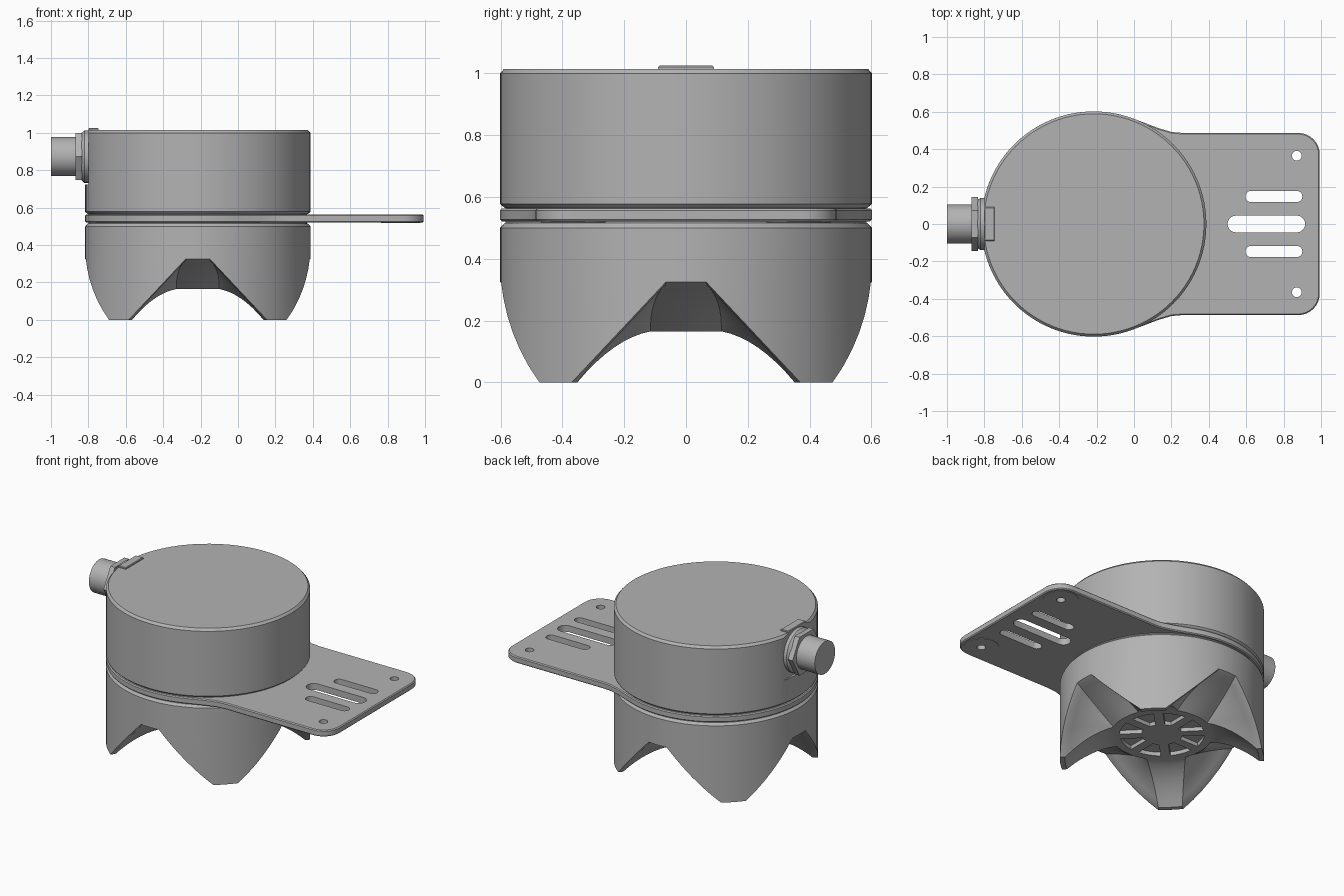
import bpy, bmesh, math
from mathutils import Vector, Matrix

if "Cube" in bpy.data.objects:
    bpy.data.objects.remove(bpy.data.objects["Cube"])

grey = bpy.data.materials.new("plain_grey")
grey.use_nodes = True
grey.diffuse_color = (0.45, 0.45, 0.45, 1)
grey.node_tree.nodes["Principled BSDF"].inputs["Base Color"].default_value = (0.45, 0.45, 0.45, 1)

CX, R = -0.215, 0.602      # housing axis and radius


def make(name, bm):
    bmesh.ops.recalc_face_normals(bm, faces=bm.faces)
    mesh = bpy.data.meshes.new(name)
    bm.to_mesh(mesh)
    bm.free()
    ob = bpy.data.objects.new(name, mesh)
    bpy.context.collection.objects.link(ob)
    mesh.materials.append(grey)
    return ob


def activate(ob):
    bpy.ops.object.select_all(action='DESELECT')
    ob.select_set(True)
    bpy.context.view_layer.objects.active = ob


def smooth(ob):
    activate(ob)
    bpy.ops.object.shade_smooth_by_angle(angle=math.radians(25))


def cut(ob, cutter):
    activate(ob)
    mod = ob.modifiers.new("cut", 'BOOLEAN')
    mod.operation, mod.solver, mod.object = 'DIFFERENCE', 'EXACT', cutter
    bpy.ops.object.modifier_apply(modifier=mod.name)


def lathe(name, profile, segs=96, matrix=Matrix.Translation((CX, 0, 0))):
    """Closed turned solid from (radius, height) pairs."""
    bm = bmesh.new()
    rings = []
    for r, z in profile:
        rings.append([bm.verts.new((r * math.cos(a), r * math.sin(a), z))
                      for a in (math.tau * i / segs for i in range(segs))])
    for lo, hi in zip(rings, rings[1:]):
        for i in range(segs):
            j = (i + 1) % segs
            bm.faces.new((lo[i], lo[j], hi[j], hi[i]))
    bm.faces.new(rings[0])
    bm.faces.new(rings[-1])
    bm.transform(matrix)
    return make(name, bm)


def prism(name, outline, z0, z1, bevel=0):
    """Extruded outline with optionally softened rims."""
    bm = bmesh.new()
    face = bm.faces.new([bm.verts.new((x, y, z0)) for x, y in outline])
    up = bmesh.ops.extrude_face_region(bm, geom=[face])["geom"]
    bmesh.ops.translate(bm, verts=[v for v in up if isinstance(v, bmesh.types.BMVert)],
                        vec=(0, 0, z1 - z0))
    if bevel:
        rim = [e for e in bm.edges if abs(e.verts[0].co.z - e.verts[1].co.z) < 1e-5]
        bmesh.ops.bevel(bm, geom=rim, offset=bevel, segments=1, affect='EDGES')
    return make(name, bm)


def arc(cx, cy, r, a0, a1, n):
    return [(cx + r * math.cos(math.radians(a0 + (a1 - a0) * i / n)),
             cy + r * math.sin(math.radians(a0 + (a1 - a0) * i / n))) for i in range(n + 1)]


def polar(r, deg, z):
    return Vector((r * math.cos(math.radians(deg)), r * math.sin(math.radians(deg)), z))


# Lower shell: radial ribs run from the floor disc out to the scalloped rim
FLOOR, DISC, STEPS = 0.165, 0.30, 8


def rib(start, inner, outer, bow, side=0):
    mid = (start + inner) / 2 + Vector((0, side, bow))
    pts = []
    for k in range(STEPS + 1):
        t = k / STEPS
        pts.append(start * (1 - t) ** 2 + mid * 2 * t * (1 - t) + inner * t * t)
    return pts + [outer]


def rim_point(y, z):
    return Vector((math.sqrt(R * R - y * y), y, z))


octant = []
for t in (0, 0.5, 1):                       # notch ceiling
    a, e = polar(DISC, 22.5 * t, FLOOR), rim_point(0.065 * t, 0.325)
    octant.append(rib(a, a.lerp(e, 0.93), e, 0.03, 0.025 * t))
corner = polar(DISC, 22.5, FLOOR)
for i in range(1, 7):                       # foot flank
    u = i / 6
    e = rim_point(0.065 + 0.305 * u, 0.325 * (1 - u))
    inner = corner.lerp(e, 0.93) if i < 6 else Vector((e.x * 0.95, e.y * 0.95, 0))
    octant.append(rib(corner, inner, e, 0.03 + 0.03 * u, 0.025 * (1 - u)))
tip = math.degrees(math.atan2(0.37, 0.475))
for t in (0.5, 1):                          # inside of foot
    ang = tip + (45 - tip) * t
    octant.append(rib(polar(DISC, 22.5 + 22.5 * t, FLOOR), polar(R * 0.95, ang, 0),
                      polar(R, ang, 0), 0.06))
quadrant = octant + [[Vector((p.y, p.x, p.z)) for p in c] for c in octant[-2:0:-1]]

bm = bmesh.new()
known = {}


def vert(p):
    key = tuple(round(c, 4) for c in p)
    if key not in known:
        known[key] = bm.verts.new(p)
    return known[key]


columns = []
for q in range(4):
    turn = Matrix.Rotation(q * math.pi / 2, 3, 'Z')
    for c in quadrant:
        pts = [turn @ p for p in c]
        e = pts[-1]
        pts += [Vector((e.x, e.y, 0.5)), Vector((e.x * 0.977, e.y * 0.977, 0.515))]
        columns.append([vert(p) for p in pts])
for a, b in zip(columns, columns[1:] + columns[:1]):
    for k in range(len(a) - 1):
        loop = list(dict.fromkeys((a[k], b[k], b[k + 1], a[k + 1])))
        if len(loop) > 2:
            bm.faces.new(loop)
bm.faces.new(list(dict.fromkeys(c[0] for c in columns)))
bm.faces.new([c[-1] for c in columns])
bm.transform(Matrix.Translation((CX, 0, 0)))
lower_shell = make("lower_shell", bm)

# Recessed wedge openings in the floor
for i in range(8):
    mid = 45 * i + 22.5
    outline = arc(CX, 0, 0.25, mid - 16, mid + 16, 6) + arc(CX, 0, 0.12, mid + 9, mid - 9, 2)
    wedge = prism("grille_cutter", outline, 0.1, 0.19)
    cut(lower_shell, wedge)
    bpy.data.objects.remove(wedge)
smooth(lower_shell)

# Neck between the shells
smooth(lathe("neck", [(0.585, 0.505), (0.585, 0.575)]))

# Upper housing with a flat for the connector
upper = lathe("upper_housing", [(0.588, 0.565), (R, 0.578), (R, 1.0), (0.589, 1.015)])
flat = prism("flat_cutter", [(-1, -0.4), (-0.8, -0.4), (-0.8, 0.4), (-1, 0.4)], 0.725, 1.1)
cut(upper, flat)
bpy.data.objects.remove(flat)
smooth(upper)

# Mounting plate: round collar flowing into a tongue with rounded corners
half = [(0.99 + 0.003, 0)] + arc(0.878, 0.372, 0.115, 0, 90, 8)
half += [(0.26, 0.487), (0.2, 0.492), (0.13, 0.513)] + arc(CX, 0, R, 69, 180, 36)
outline = half + [(x, -y) for x, y in half[-2:0:-1]]
plate = prism("mounting_plate", outline, 0.521, 0.563, 0.006)
pads = [lathe("hole_pad", [(0.105, 0.518), (0.105, 0.522)], 48,
              Matrix.Translation((0.87, s * 0.365, 0))) for s in (-1, 1)]


def slot(x0, x1, y, r):
    return arc(x1 - r, y, r, -90, 90, 10) + arc(x0 + r, y, r, 90, 270, 10)


openings = [slot(0.5, 0.915, 0, 0.045)]
for s in (-1, 1):
    openings.append(slot(0.595, 0.9, s * 0.147, 0.03))
    openings.append(arc(0.87, s * 0.365, 0.026, 0, 345, 23))
for shape in openings:
    cutter = prism("opening_cutter", shape, 0.4, 0.7)
    for ob in [plate] + pads:
        cut(ob, cutter)
    bpy.data.objects.remove(cutter)
for ob in [plate] + pads:
    smooth(ob)

# Side connector: washer, hex nut and barrel along -x
side = Matrix.Translation((0, 0, 0.873)) @ Matrix.Rotation(-math.pi / 2, 4, 'Y')
smooth(lathe("connector_washer", [(0.14, 0.78), (0.14, 0.822), (0.125, 0.838)], 48, side))
nut_turn = side @ Matrix.Rotation(math.pi / 2, 4, 'Z')
smooth(lathe("connector_nut", [(0.144, 0.835), (0.144, 0.868)], 6, nut_turn))
smooth(lathe("connector_barrel", [(0.105, 0.8), (0.105, 1.0)], 48, side))

# Marker tab on the lid
prism("lid_tab", [(-0.8, -0.09), (-0.745, -0.09), (-0.745, 0.09), (-0.8, 0.09)],
      1.0, 1.025, 0.004)
